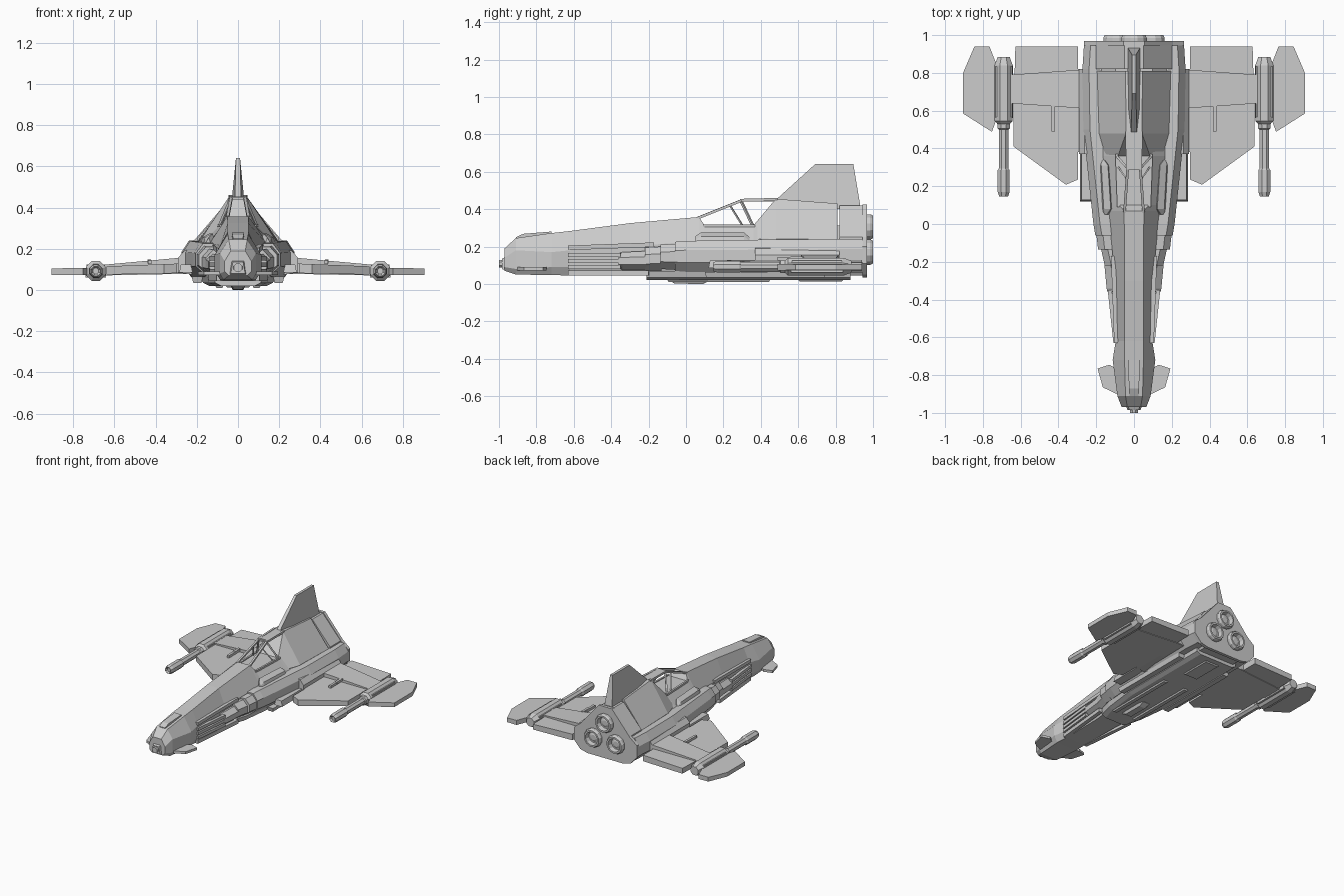
import bpy, bmesh
from math import sin, cos, pi
from mathutils import Vector


def loft(name, rings, mirror=False):
    """Skin a list of equal-length closed rings and cap both ends."""
    bm = bmesh.new()
    vs = [[bm.verts.new(p) for p in r] for r in rings]
    n = len(rings[0])
    for a, b in zip(vs, vs[1:]):
        for i in range(n):
            j = (i + 1) % n
            bm.faces.new((a[i], a[j], b[j], b[i]))
    bm.faces.new(vs[0])
    bm.faces.new(vs[-1])
    bmesh.ops.recalc_face_normals(bm, faces=bm.faces)
    me = bpy.data.meshes.new(name)
    bm.to_mesh(me)
    bm.free()
    ob = bpy.data.objects.new(name, me)
    bpy.context.collection.objects.link(ob)
    if mirror:
        ob.modifiers.new("mirror", 'MIRROR').use_mirror_merge = False
    return ob


def sym(y, half):
    """Ring across the centre line from its right half, given top to bottom."""
    return [(x, y, z) for x, z in half] + [(-x, y, z) for x, z in reversed(half)]


def slab(name, pts, top, bot, mirror=True):
    """Plan outline with top and bottom heights given as (z at x=0.3, z at x=0.9)."""
    def h(t, x):
        return t[0] + (t[1] - t[0]) * (x - 0.3) / 0.6
    return loft(name, [[(x, y, h(t, x)) for x, y in pts] for t in (bot, top)], mirror)


def box(name, x, y, z, c=0.0, mirror=False):
    """Box from ranges, its upper face drawn in by c."""
    def ring(d, zz):
        return [(x[0] + d, y[0] + d, zz), (x[1] - d, y[0] + d, zz),
                (x[1] - d, y[1] - d, zz), (x[0] + d, y[1] - d, zz)]
    return loft(name, [ring(0, z[0]), ring(c, z[1])], mirror)


def lathe(name, cx, cz, prof, n, mirror=False):
    """Turned part along y from (radius, y) pairs."""
    return loft(name, [[(cx + r * cos((i + .5) * 2 * pi / n), y,
                         cz + r * sin((i + .5) * 2 * pi / n)) for i in range(n)]
                       for r, y in prof], mirror)


def bar(name, p, q, r, mirror=True):
    p, q = Vector(p), Vector(q)
    d = (q - p).normalized()
    u = d.cross(Vector((0, 0, 1))).normalized() * r
    v = d.cross(u).normalized() * r
    return loft(name, [[e + u + v, e + u - v, e - u - v, e - u + v] for e in (p, q)], mirror)


# Main fuselage: y, top z, top w, mid w, mid z, low z, bottom w, bottom z
hull = [(-.97, .19, .035, .065, .14, .09, .045, .07),
        (-.91, .245, .045, .088, .18, .08, .07, .05),
        (-.72, .272, .05, .113, .17, .09, .085, .048),
        (-.62, .283, .05, .097, .18, .09, .08, .045),
        (-.30, .325, .05, .10, .20, .09, .085, .045),
        (.07, .358, .052, .135, .23, .09, .12, .045),
        (.10, .312, .08, .14, .23, .09, .13, .045),
        (.36, .312, .09, .165, .235, .09, .14, .045),
        (.95, .312, .10, .18, .235, .09, .15, .045)]
loft("fuselage", [sym(y, [(wt, zt), (wm, zm), (wm, zl), (wb, zb)])
                  for y, zt, wt, wm, zm, zl, wb, zb in hull])

# Raised rear hull behind the cockpit
loft("rear_hull", [sym(y, [(wt, zt), (wm, zm), (wm, .20)]) for y, wt, zt, wm, zm in
                   [(.36, .085, .312, .15, .245), (.48, .042, .455, .185, .24),
                    (.81, .045, .43, .195, .24)]])
loft("rear_collar", [sym(y, [(.05, .42), (.20, .25), (.20, .2)]) for y in (.82, .955)])

# Side engine pods: y, outer width, top z, bottom z
def pod(name, stations, inner=.07):
    rings = []
    for y, w, zt, zb in stations:
        e = (zt - zb) * .3
        rings.append([(inner, y, zt), (w - .035, y, zt), (w, y, zt - e),
                      (w, y, zb + e), (w - .05, y, zb), (inner, y, zb)])
    loft(name, rings, True)


pod("side_pod", [(-.06, .205, .225, .07), (.0, .215, .23, .065), (.3, .247, .235, .06),
                 (.5, .268, .238, .06), (.82, .273, .24, .06), (.945, .265, .24, .06)])
pod("pod_collar", [(-.135, .19, .21, .08), (-.05, .2, .215, .075)])
pod("intake_body", [(-.36, .14, .165, .08), (-.34, .145, .17, .075), (-.13, .165, .18, .075)])
pod("intake_lip", [(-.22, .155, .195, .07), (-.13, .175, .2, .07)])

# Intake slats along the nose
for i, z in enumerate((.09, .122, .154)):
    bar(f"intake_slat_{i}", (.098, -.63, z), (.128, -.35, z), .011)
bar("intake_top_rail", (.093, -.63, .193), (.11, -.17, .21), .012)
bar("intake_bottom_rail", (.09, -.63, .058), (.13, -.2, .058), .014)

# Nose tip, sensor plate and small nose winglets
loft("nose_block", [sym(-.985, [(.025, .135), (.035, .08)]), sym(-.95, [(.035, .15), (.045, .07)])])
lathe("nose_probe", 0, .108, [(.022, -1.0), (.024, -.97)], 8)
loft("nose_plate", [[(-w, y, z - .02), (w, y, z - .02), (w, y, z), (-w, y, z)]
                    for y, z, w in ((-.91, .25, .024), (-.87, .268, .027), (-.72, .28, .03))])
slab("nose_winglet", [(.07, -.91), (.165, -.865), (.193, -.765), (.13, -.745), (.07, -.78)],
     (.09, .09), (.072, .072))

# Belly plates and keel
loft("belly_plate", [sym(y, [(w + .02, .07), (w + .01, .035), (w - .02, .02)])
                     for y, w in ((-.21, .10), (-.1, .13), (.15, .16), (.88, .16))])
loft("belly_keel", [sym(y, [(.04, .03), (.025, z)]) for y, z in
                    ((-.09, .018), (-.06, .002), (.09, .0), (.13, .018))])
box("belly_strake", (.07, .11), (-.1, .45), (.022, .010), .006, True)
box("belly_tail_hatch", (-.06, .06), (.6, .84), (.022, .012), .008)
box("pod_under_rail", (.17, .225), (.1, .75), (.065, .035), .008, True)
box("pod_side_rail", (.22, .285), (.12, .44), (.085, .125), .008, True)

# Shoulder fairings beside the cockpit
loft("shoulder_fairing", [[(a, y, .21), (b, y, .21), (b - .012, y, z - .02), (a + .018, y, z)]
                          for y, a, b, z in ((.05, .125, .165, .255), (.08, .105, .172, .275),
                                             (.31, .12, .185, .275), (.34, .14, .18, .25))], True)

# Canopy frame, open between the bars
bar("canopy_front_rail", (.05, .065, .353), (.033, .30, .447), .007)
bar("canopy_roof_rail", (.033, .29, .447), (.038, .49, .452), .008)
bar("canopy_door_pillar", (.034, .295, .443), (.088, .355, .315), .006)
bar("canopy_mid_pillar", (.037, .235, .42), (.082, .30, .315), .004)
bar("canopy_hoop", (-.033, .295, .446), (.033, .295, .446), .006, False)
box("canopy_roof", (-.035, .035), (.30, .49), (.442, .455), .002)
bar("cockpit_sill", (.082, .09, .312), (.092, .37, .312), .007)

# Tail fin, tapering in thickness with height
fin = [(.47, .44), (.69, .64), (.895, .64), (.935, .40), (.6, .40)]
loft("tail_fin", [[(s * (.034 - .024 * (z - .4) / .24) * (.5 if y < .5 else 1), y, z)
                   for y, z in fin] for s in (-1, 1)])

# Main wings: thin plate, thick spar box, root fairing and outer panel
slab("wing_plate", [(.24, .39), (.297, .38), (.297, .235), (.36, .208), (.638, .41),
                    (.638, .60), (.628, .94), (.297, .94), (.297, .82), (.24, .82)],
     (.128, .105), (.082, .07))
slab("wing_spar", [(.24, .61), (.645, .638), (.655, .79), (.24, .82)], (.155, .10), (.078, .066))
loft("wing_root", [[(.22, y, .20), (.262, y, .19), (.292, y, .155), (.292, y, .085), (.22, y, .075)]
                   for y in (.37, .82)], True)
slab("outer_wing", [(.73, .55), (.752, .488), (.905, .585), (.905, .80), (.845, .94),
                    (.765, .94), (.73, .85)], (.115, .105), (.068, .074))
for i, (x, y) in enumerate(((.375, .49), (.43, .56))):
    bar(f"wing_prong_{i}", (x + .05 * (1 - i) + .003, y if i == 0 else .565, .135),
        (x + .05 * (1 - i) + .003, .63, .137), .009) if i == 0 else \
        bar(f"wing_prong_{i}", (x, y, .138), (x, .63, .139), .009)

# Wing-tip guns
lathe("gun", .69, .092, [(.015, .16), (.025, .145), (.034, .17), (.034, .285), (.027, .295),
                         (.027, .5), (.035, .505), (.036, .53), (.052, .545), (.052, .84),
                         (.034, .885)], 8, True)
box("gun_mount", (.64, .74), (.56, .84), (.06, .125), .006, True)

# Rear flange and three engine nozzles
loft("rear_flange", [sym(y, [(.055, .425), (.205, .25), (.265, .2), (.265, .11),
                             (.21, .05), (.15, .035)]) for y in (.945, .968)])
nozzle = [(.07, .93), (.07, .985), (.063, 1.0), (.05, 1.0), (.042, .965), (.02, .975)]
lathe("top_engine", 0, .305, nozzle, 12)
lathe("lower_engine", .095, .17, nozzle, 12, True)
